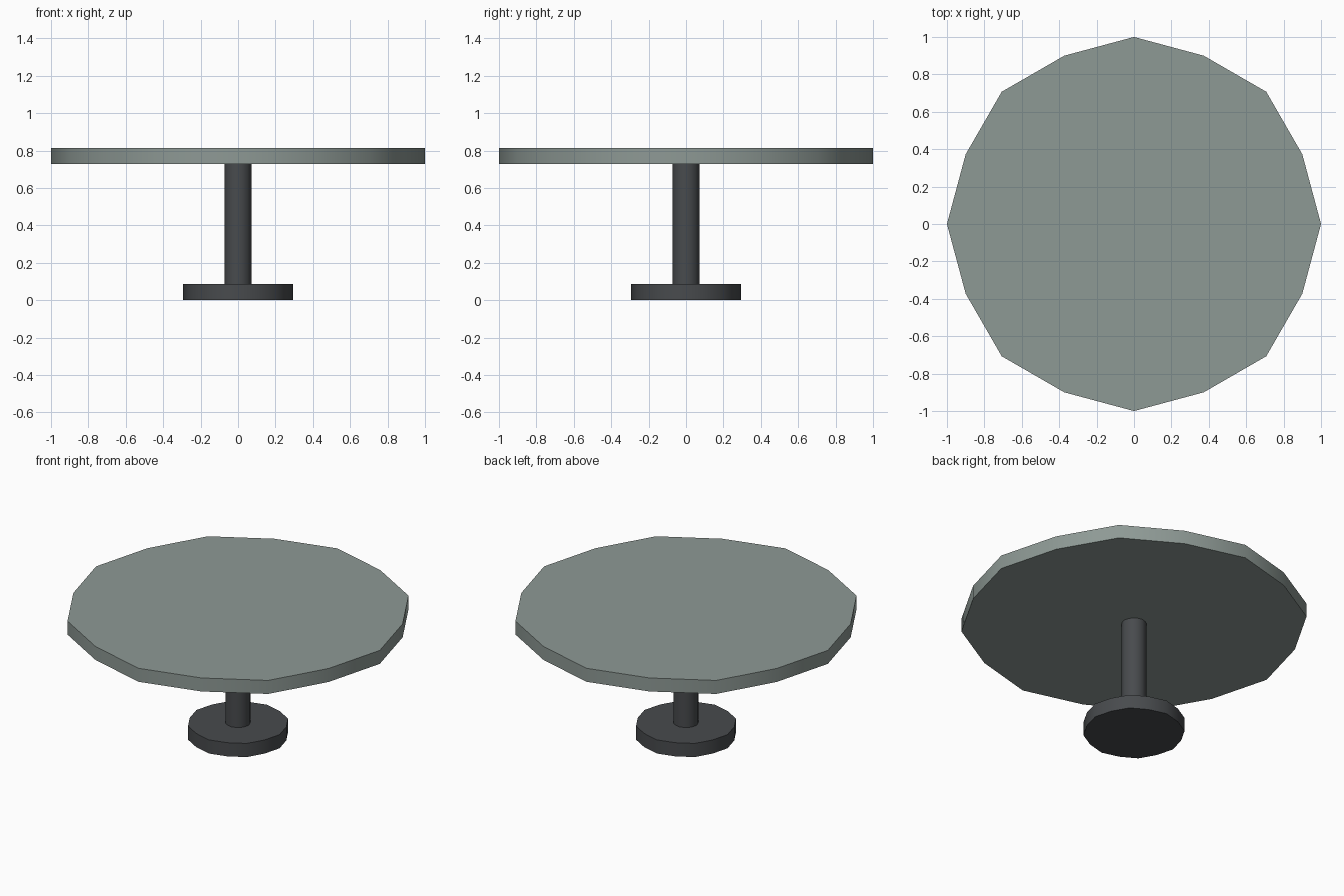
import bpy, bmesh, math

if "Cube" in bpy.data.objects:
    bpy.data.objects.remove(bpy.data.objects["Cube"])


def material(name, color):
    mat = bpy.data.materials.new(name)
    mat.diffuse_color = (*color, 1)
    mat.use_nodes = True
    mat.node_tree.nodes["Principled BSDF"].inputs["Base Color"].default_value = mat.diffuse_color
    return mat


def disc(name, radius, z0, z1, mat):
    """Sixteen-sided disc; every second corner sits slightly inside the circle."""
    bm = bmesh.new()
    ring = []
    for i in range(16):
        r = radius * (1.0 if i % 2 == 0 else 0.974)
        a = math.tau * i / 16
        ring.append(bm.verts.new((r * math.cos(a), r * math.sin(a), z0)))
    bottom = bm.faces.new(ring)
    ext = bmesh.ops.extrude_face_region(bm, geom=[bottom], use_keep_orig=True)
    top = [v for v in ext["geom"] if isinstance(v, bmesh.types.BMVert)]
    bmesh.ops.translate(bm, verts=top, vec=(0, 0, z1 - z0))
    bmesh.ops.recalc_face_normals(bm, faces=bm.faces[:])
    mesh = bpy.data.meshes.new(name)
    bm.to_mesh(mesh)
    bm.free()
    mesh.materials.append(mat)
    obj = bpy.data.objects.new(name, mesh)
    bpy.context.collection.objects.link(obj)
    # Smooth rim, crisp top and bottom edges
    bpy.ops.object.select_all(action="DESELECT")
    obj.select_set(True)
    bpy.context.view_layer.objects.active = obj
    bpy.ops.object.shade_smooth_by_angle(angle=math.radians(40))
    return obj


top_mat = material("grey_green_top", (0.27, 0.32, 0.30))
metal_mat = material("dark_metal", (0.065, 0.07, 0.075))

# Foot, column and table top
disc("base", 0.293, 0.0, 0.087, metal_mat)
disc("column", 0.073, 0.087, 0.727, metal_mat)
disc("table_top", 1.0, 0.727, 0.813, top_mat)
